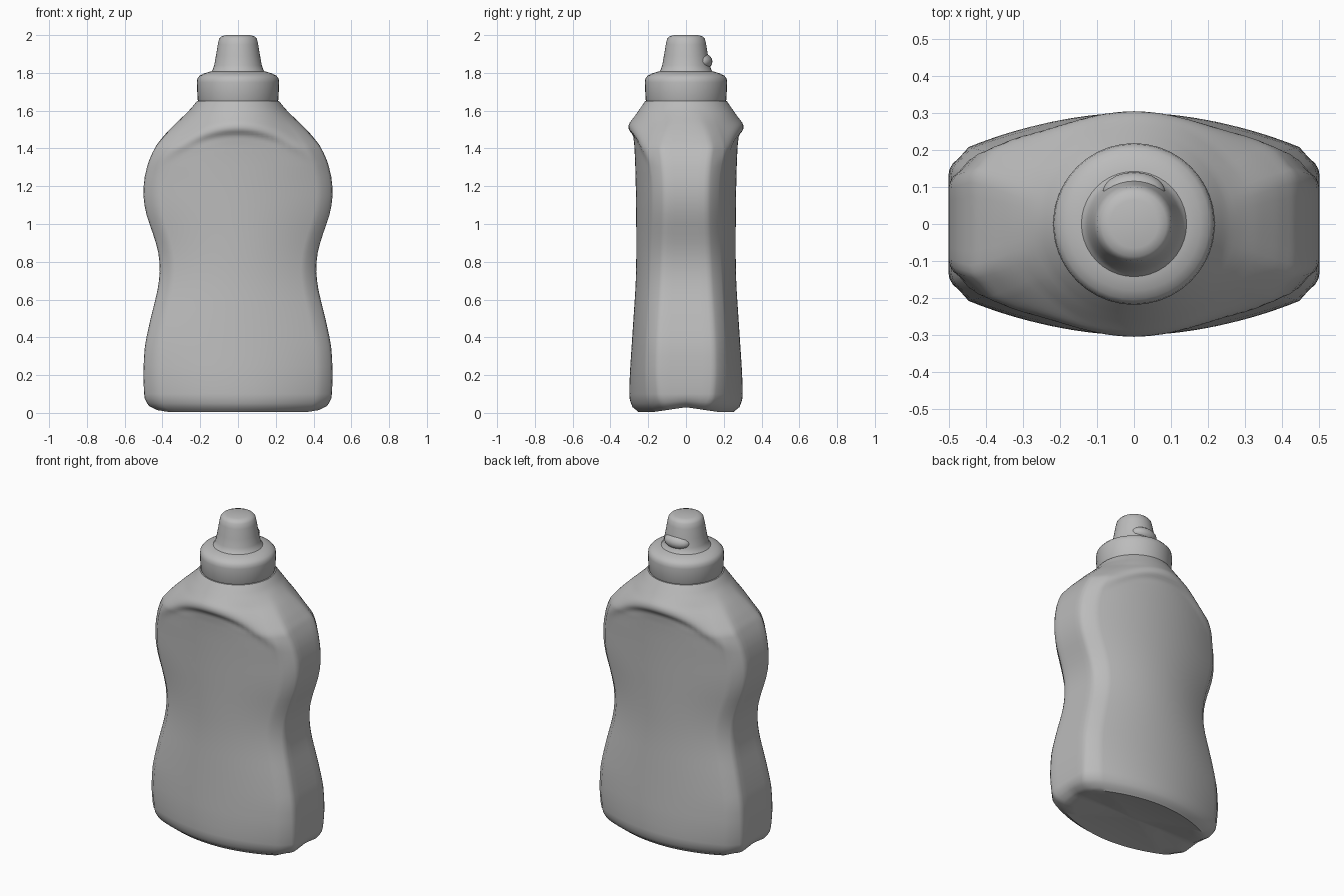
import bpy, bmesh, math

cube = bpy.data.objects.get("Cube")
if cube:
    bpy.data.objects.remove(cube)

grey = bpy.data.materials.new("plain grey")
grey.use_nodes = True
grey.diffuse_color = (0.5, 0.5, 0.5, 1)
grey.node_tree.nodes["Principled BSDF"].inputs["Base Color"].default_value = (0.5, 0.5, 0.5, 1)


def clamp(v):
    return max(0.0, min(1.0, v))


def loft(name, rings):
    """Skin closed rings of equal length and cap both ends."""
    bm = bmesh.new()
    loops = [[bm.verts.new(p) for p in ring] for ring in rings]
    n = len(loops[0])
    for a, b in zip(loops, loops[1:]):
        for i in range(n):
            j = (i + 1) % n
            bm.faces.new((a[i], a[j], b[j], b[i]))
    bm.faces.new(loops[0][::-1])
    bm.faces.new(loops[-1])
    return finish(name, bm)


def finish(name, bm):
    bmesh.ops.recalc_face_normals(bm, faces=bm.faces)
    mesh = bpy.data.meshes.new(name)
    bm.to_mesh(mesh)
    bm.free()
    mesh.materials.append(grey)
    ob = bpy.data.objects.new(name, mesh)
    bpy.context.collection.objects.link(ob)
    bpy.ops.object.select_all(action="DESELECT")
    ob.select_set(True)
    bpy.context.view_layer.objects.active = ob
    bpy.ops.object.shade_smooth_by_angle(angle=math.radians(40))
    return ob


# Body outline: height, half width, half depth at the middle, half depth at the side
OUTLINE = [
    (0.005, .43, .25, .13), (0.03, .475, .285, .155), (0.08, .496, .30, .175),
    (0.2, .502, .298, .185), (0.35, .495, .288, .183), (0.5, .463, .278, .175),
    (0.65, .425, .268, .165), (0.75, .412, .264, .16), (0.85, .42, .263, .155),
    (0.95, .45, .263, .15), (1.05, .487, .264, .147), (1.15, .503, .265, .147),
    (1.25, .496, .267, .15), (1.35, .468, .27, .16), (1.42, .43, .274, .17),
    (1.47, .39, .28, .175), (1.5, .362, .305, .18), (1.53, .333, .303, .18),
    (1.57, .29, .272, .18), (1.61, .25, .244, .18), (1.66, .21, .21, .18)]


def linear(z, k):
    if z <= OUTLINE[0][0]:
        return OUTLINE[0][k]
    for a, b in zip(OUTLINE, OUTLINE[1:]):
        if z <= b[0]:
            return a[k] + (b[k] - a[k]) * (z - a[0]) / (b[0] - a[0])
    return OUTLINE[-1][k]


def outline(z, k):
    reach = 0.035 if 0.12 < z < 1.4 else 0.008
    return sum(linear(z + reach * s / 2, k) for s in range(-2, 3)) / 5


def body_quadrant(z):
    """Quarter section from the side middle round to the front middle."""
    w, e = outline(z, 1), outline(z, 3)
    r = 0.055
    xs = [(w, (e - r) * f / 3) for f in range(3)]
    xs += [(w - r + r * math.cos(a), e - r + r * math.sin(a))
           for a in (0, .35, .7, 1.05)]
    steps = 14
    xs += [((w - r) * (1 - i / steps), None) for i in range(steps + 1)]
    round_off = clamp((z - 1.4) / 0.2)
    points = []
    for i, (x, y) in enumerate(xs):
        # The ledge above the flat panel droops towards the sides
        droop = x * x * clamp((z - 1.2) / 0.1) * clamp((1.62 - z) / 0.08)
        d = outline(z + droop, 2)
        if y is None:
            y = e + (d - e) * (1 - (x / w) ** 2)
        a = math.pi / 2 * i / (len(xs) - 1)
        ex, ey = w * math.cos(a), d * math.sin(a)
        points.append((x + (ex - x) * round_off, y + (ey - y) * round_off))
    return points


def body_ring(z):
    q = body_quadrant(z)
    half = q + [(-x, y) for x, y in q[-2::-1]]
    ring = half + [(x, -y) for x, y in half[-2:0:-1]]
    lift = 0.025 * clamp((0.1 - z) / 0.095)
    return [(x, y, z + lift * clamp(1 - abs(y) / 0.17)) for x, y in ring]


heights = [0.005, 0.015, 0.03, 0.05, 0.075, 0.1]
heights += [0.1 + 0.05 * i for i in range(1, 25)]
heights += [1.3 + 0.0125 * i for i in range(1, 29)]
body_rings = [body_ring(z) for z in heights]
# Hollow underside
base = body_rings[0]
under = [[(x * s, y * s, 0.03 - 0.025 * s * s + (z - 0.005) * s) for x, y, z in base]
         for s in (0.1, 0.45, 0.85)]
loft("bottle_body", under + body_rings)


def lathe(name, profile, sides=40):
    return loft(name, [[(r * math.cos(2 * math.pi * i / sides),
                         r * math.sin(2 * math.pi * i / sides), z)
                        for i in range(sides)] for r, z in profile])


# Screw collar and tapered spout
lathe("cap_collar", [(.19, 1.64), (.208, 1.645), (.214, 1.66), (.218, 1.75),
                     (.215, 1.77), (.203, 1.785), (.18, 1.797), (.15, 1.806), (.1, 1.81)])
lathe("cap_spout", [(.155, 1.795), (.136, 1.812), (.126, 1.84), (.117, 1.89),
                    (.107, 1.95), (.1, 1.98), (.088, 1.993), (.065, 2.0)])

# Small swelling behind the spout
bm = bmesh.new()
bmesh.ops.create_uvsphere(bm, u_segments=20, v_segments=10, radius=1)
bmesh.ops.scale(bm, vec=(.085, .055, .045), verts=bm.verts)
bmesh.ops.translate(bm, vec=(0, .085, 1.86), verts=bm.verts)
finish("spout_lip", bm)
